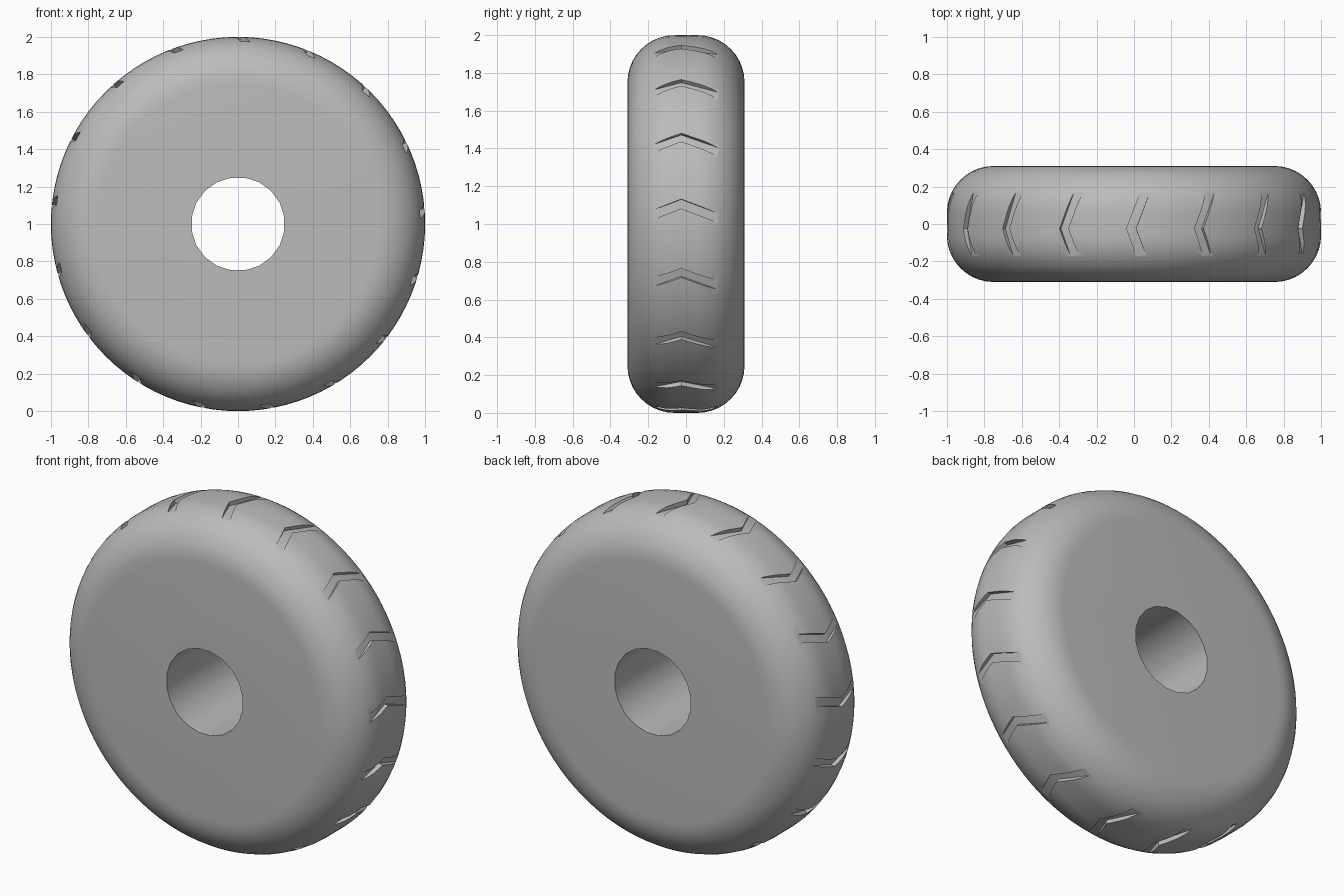
import bpy, bmesh, math
from mathutils import Matrix, Vector

if "Cube" in bpy.data.objects:
    bpy.data.objects.remove(bpy.data.objects["Cube"])

RADIUS, HALF_W, CORNER = 1.0, 0.31, 0.25
HOLE_R, FLOOR_R, GROOVES = 0.25, 0.975, 17

rubber = bpy.data.materials.new("grey rubber")
rubber.diffuse_color = (0.5, 0.5, 0.5, 1)
rubber.use_nodes = True
rubber.node_tree.nodes["Principled BSDF"].inputs["Base Color"].default_value = rubber.diffuse_color


def make_object(name, bm):
    bmesh.ops.recalc_face_normals(bm, faces=bm.faces)
    mesh = bpy.data.meshes.new(name)
    bm.to_mesh(mesh)
    bm.free()
    mesh.materials.append(rubber)
    obj = bpy.data.objects.new(name, mesh)
    bpy.context.collection.objects.link(obj)
    return obj


def prism(bm, bottom, top):
    """Closed prism between two matching outlines."""
    a = [bm.verts.new(p) for p in bottom]
    b = [bm.verts.new(p) for p in top]
    n = len(a)
    bm.faces.new(a)
    bm.faces.new(b[::-1])
    for i in range(n):
        bm.faces.new((a[i], a[(i + 1) % n], b[(i + 1) % n], b[i]))


# Tyre body: rounded rim profile swept around the axle
def ring(radius, y, count, offset=0.0):
    return [Vector((radius * math.cos(a), y, 1 + radius * math.sin(a)))
            for a in (math.tau * (i + offset) / count for i in range(count))]


bm = bmesh.new()
profile = []
for side in (-1, 1):
    for k in range(11):
        a = math.pi / 2 * (k / 10 if side < 0 else 1 - k / 10)
        profile.append((RADIUS - CORNER + CORNER * math.sin(a),
                        side * (HALF_W - CORNER + CORNER * math.cos(a))))
SEG = 96
rings = [[bm.verts.new(p) for p in ring(r, y, SEG)] for r, y in profile]
for lo, hi in zip(rings, rings[1:]):
    for i in range(SEG):
        j = (i + 1) % SEG
        bm.faces.new((lo[i], lo[j], hi[j], hi[i]))
bm.faces.new(rings[0])
bm.faces.new(rings[-1])
tyre = make_object("tyre", bm)

# Axle hole cutter
bm = bmesh.new()
prism(bm, ring(HOLE_R, -0.5, 20, 0.5), ring(HOLE_R, 0.5, 20, 0.5))
hole = make_object("axle_hole_cutter", bm)

# Chevron tread cutters, apex slightly off centre
bm = bmesh.new()
APEX_Y, REACH, SLOPE, LEAD, WIDTH = -0.025, 0.2, 0.38, 0.062, 0.05
outline = []
for shift, ys in ((0, (-REACH, APEX_Y, REACH)), (WIDTH, (REACH, APEX_Y, -REACH))):
    outline += [(y, LEAD - shift - SLOPE * abs(y - APEX_Y)) for y in ys]
for i in range(GROOVES):
    turn = (Matrix.Translation((0, 0, 1))
            @ Matrix.Rotation(-math.radians(4) - math.tau * i / GROOVES, 4, 'Y'))
    prism(bm, [turn @ Vector((FLOOR_R, y, t)) for y, t in outline],
          [turn @ Vector((1.1, y, t)) for y, t in outline])
chevrons = make_object("chevron_cutters", bm)

# Cut the hole and the tread, then bake the result
for cutter in (hole, chevrons):
    mod = tyre.modifiers.new(cutter.name, 'BOOLEAN')
    mod.operation, mod.solver, mod.object = 'DIFFERENCE', 'EXACT', cutter
    cutter.hide_render = True
bpy.context.view_layer.update()
baked = bpy.data.meshes.new_from_object(
    tyre.evaluated_get(bpy.context.evaluated_depsgraph_get()))
tyre.modifiers.clear()
tyre.data = baked
for cutter in (hole, chevrons):
    bpy.data.objects.remove(cutter)

# Smooth rubber with crisp groove edges
bpy.ops.object.select_all(action='DESELECT')
tyre.select_set(True)
bpy.context.view_layer.objects.active = tyre
bpy.ops.object.shade_smooth_by_angle(angle=math.radians(30))
